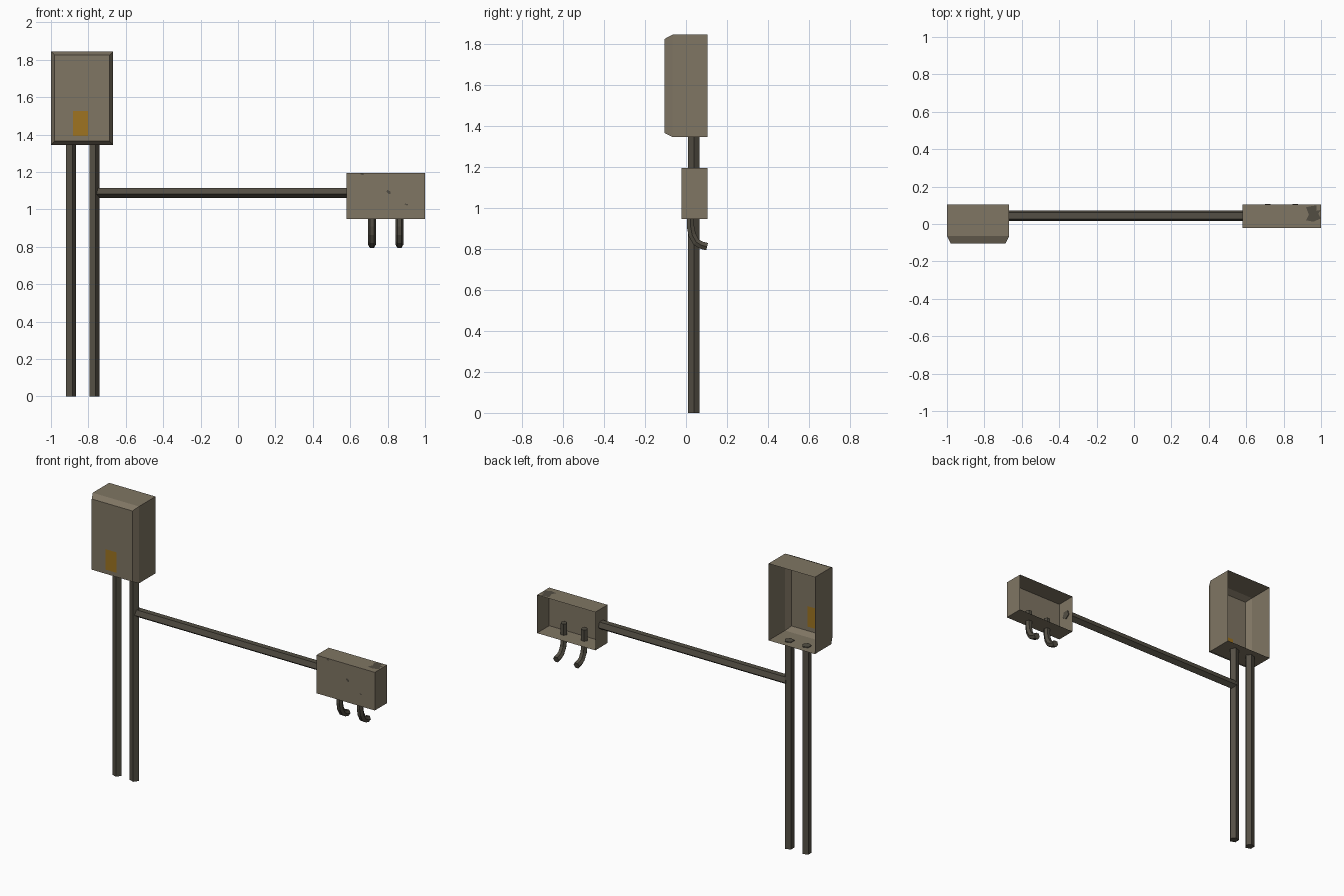
import bpy, bmesh, math
from mathutils import Vector

if "Cube" in bpy.data.objects:
    bpy.data.objects.remove(bpy.data.objects["Cube"])


def material(name, rgb):
    m = bpy.data.materials.new(name)
    m.diffuse_color = (*rgb, 1)
    m.use_nodes = True
    m.node_tree.nodes["Principled BSDF"].inputs["Base Color"].default_value = m.diffuse_color
    return m


CASE = material("khaki_grey_case", (0.215, 0.180, 0.126))
PIPE = material("dark_pipe", (0.088, 0.078, 0.058))
AMBER = material("amber_label", (0.342, 0.174, 0.015))
STAIN = material("dark_stain", (0.085, 0.075, 0.055))


def finish(name, bm, *mats):
    me = bpy.data.meshes.new(name)
    bm.to_mesh(me)
    bm.free()
    for m in mats:
        me.materials.append(m)
    ob = bpy.data.objects.new(name, me)
    bpy.context.collection.objects.link(ob)
    return ob


def open_case(name, x, z, layers, patch=None):
    """Sheet box open at the back; layers = (y, inset) from back to front."""
    bm = bmesh.new()
    rings = []
    for y, i in layers:
        x0, x1, z0, z1 = x[0] + i, x[1] - i, z[0] + i, z[1] - i
        rings.append([bm.verts.new((a, y, c))
                      for a, c in ((x0, z0), (x1, z0), (x1, z1), (x0, z1))])
    for a, b in zip(rings, rings[1:]):
        for k in range(4):
            n = (k + 1) % 4
            bm.faces.new((b[k], a[k], a[n], b[n]))
    bm.faces.new(rings[-1])
    if patch:
        # cut the front face along the label borders and colour the middle cell
        px, pz = patch
        yf = layers[-1][0]
        cuts = [((v, 0, 0), (1, 0, 0)) for v in px] + [((0, 0, v), (0, 0, 1)) for v in pz]
        for co, no in cuts:
            front = [f for f in bm.faces if abs(f.calc_center_median().y - yf) < 1e-5]
            geom = set(front) | {e for f in front for e in f.edges} | {v for f in front for v in f.verts}
            bmesh.ops.bisect_plane(bm, geom=list(geom), plane_co=co, plane_no=no)
        for f in bm.faces:
            c = f.calc_center_median()
            if abs(c.y - yf) < 1e-5 and px[0] < c.x < px[1] and pz[0] < c.z < pz[1]:
                f.material_index = 1
    return finish(name, bm, CASE, AMBER)


def tube(name, path, r, sides, u):
    """Capped prism swept along a planar path; u is a fixed side direction."""
    bm = bmesh.new()
    p = [Vector(q) for q in path]
    u = Vector(u)
    rings = []
    for i, q in enumerate(p):
        t = (p[min(i + 1, len(p) - 1)] - p[max(i - 1, 0)]).normalized()
        v = t.cross(u)
        rings.append([bm.verts.new(q + r * (math.cos(a) * u + math.sin(a) * v))
                      for a in (2 * math.pi * k / sides for k in range(sides))])
    for a, b in zip(rings, rings[1:]):
        for k in range(sides):
            n = (k + 1) % sides
            bm.faces.new((a[k], a[n], b[n], b[k]))
    bm.faces.new(rings[0][::-1])
    bm.faces.new(rings[-1])
    return finish(name, bm, PIPE)


def stain(name, pts):
    """Thin flat irregular mark."""
    bm = bmesh.new()
    f = bm.faces.new([bm.verts.new(q) for q in pts])
    f.normal_update()
    return finish(name, bm, STAIN)


# cabinets
open_case("tall_cabinet", (-1.0, -0.667), (1.345, 1.845),
          ((0.104, 0), (-0.065, 0), (-0.104, 0.02)),
          patch=((-0.882, -0.802), (1.392, 1.525)))
open_case("small_box", (0.58, 1.0), (0.947, 1.195), ((0.104, 0), (-0.022, 0)))

# five-sided conduits
for side, x in (("left", -0.895), ("right", -0.77)):
    tube(side + "_upright_pipe", ((x, 0.038, 0), (x, 0.038, 1.35)), 0.03, 5, (1, 0, 0))
tube("cross_pipe", ((-0.765, 0.044, 1.091), (0.585, 0.044, 1.091)), 0.03, 5, (0, 0, -1))

# bent cable stubs below the small box
bend = ((0.022, 1.02), (0.022, 0.91), (0.030, 0.868), (0.050, 0.833), (0.075, 0.818), (0.103, 0.811))
for side, x in (("left", 0.716), ("right", 0.863)):
    tube(side + "_cable_stub", [(x, y, z) for y, z in bend], 0.021, 6, (1, 0, 0))

# dark marks on the small box
stain("top_stain", [(x, y, 1.196) for x, y in (
    (0.92, 0.02), (0.96, 0.012), (0.998, 0.03), (0.985, 0.055), (0.998, 0.075),
    (0.975, 0.07), (0.975, 0.1), (0.92, 0.09), (0.935, 0.05))])
for i, (x, z, w, h) in enumerate(((0.805, 1.092, 0.012, 0.012), (0.9, 1.026, 0.01, 0.005),
                                  (0.663, 1.188, 0.01, 0.006))):
    stain("front_stain_%d" % (i + 1), [(x + a * w, -0.023, z + b * h) for a, b in (
        (-1, 0.2), (0.2, -1), (1, -0.6), (0.8, 0.3), (-0.6, 1))])
